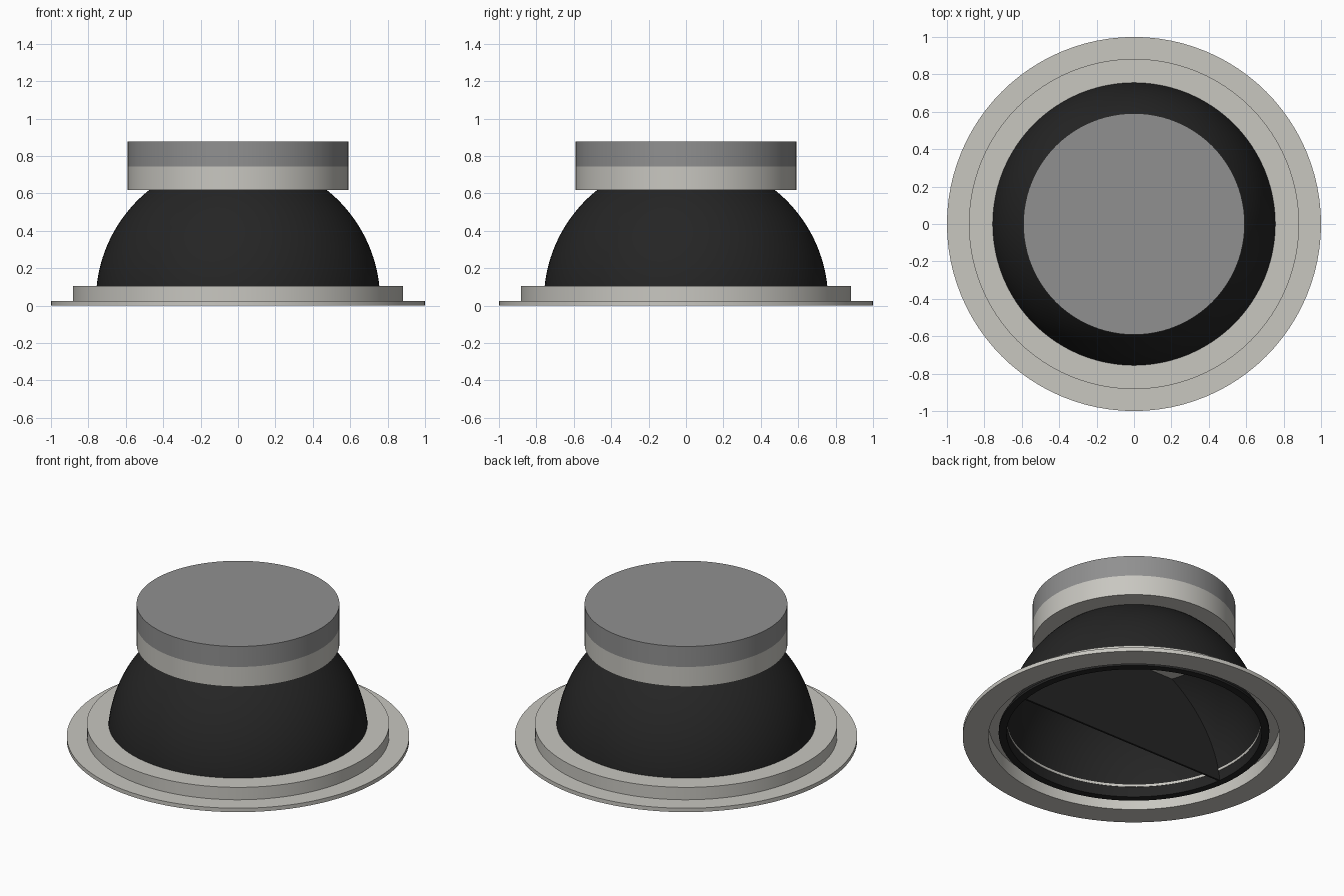
import bpy, bmesh, math

cube = bpy.data.objects.get("Cube")
if cube:
    bpy.data.objects.remove(cube, do_unlink=True)

SEGMENTS = 96


def material(name, rgb):
    mat = bpy.data.materials.new(name)
    mat.use_nodes = True
    mat.diffuse_color = (*rgb, 1)
    mat.node_tree.nodes["Principled BSDF"].inputs["Base Color"].default_value = (*rgb, 1)
    return mat


warm_white = material("warm white", (0.58, 0.57, 0.53))
mid_grey = material("mid grey", (0.28, 0.28, 0.28))
black = material("soft black", (0.018, 0.018, 0.018))


def finish(name, bm, mat):
    bmesh.ops.recalc_face_normals(bm, faces=bm.faces)
    mesh = bpy.data.meshes.new(name)
    bm.to_mesh(mesh)
    bm.free()
    mesh.materials.append(mat)
    obj = bpy.data.objects.new(name, mesh)
    bpy.context.collection.objects.link(obj)
    bpy.ops.object.select_all(action="DESELECT")
    obj.select_set(True)
    bpy.context.view_layer.objects.active = obj
    bpy.ops.object.shade_smooth_by_angle(angle=math.radians(30))
    return obj


def lathe(name, profile, mat):
    """Spin a closed (radius, height) profile around the z axis."""
    bm = bmesh.new()
    verts = [bm.verts.new((r, 0, z)) for r, z in profile]
    edges = [bm.edges.new((a, b)) for a, b in zip(verts, verts[1:] + verts[:1])]
    bmesh.ops.spin(bm, geom=verts + edges, axis=(0, 0, 1), cent=(0, 0, 0),
                   steps=SEGMENTS, angle=math.tau)
    bmesh.ops.remove_doubles(bm, verts=bm.verts, dist=1e-5)
    return finish(name, bm, mat)


def drum(name, radius, bottom, top, mat):
    bm = bmesh.new()
    bmesh.ops.create_cone(bm, cap_ends=True, segments=SEGMENTS, radius1=radius,
                          radius2=radius, depth=top - bottom)
    bmesh.ops.translate(bm, verts=bm.verts, vec=(0, 0, (top + bottom) / 2))
    return finish(name, bm, mat)


# Trim: thin flange with a raised collar closing in on the reflector
lathe("trim_ring", [(0.85, 0), (1, 0), (1, 0.025), (0.883, 0.025),
                    (0.883, 0.105), (0.74, 0.105), (0.74, 0.09), (0.85, 0.09)], warm_white)

# Reflector: domed shell with a small lip, open at top and bottom
BASE, OUTER, INNER, TOP = 0.025, 0.76, 0.745, 0.62


def arc(radius, steps=20):
    end = math.asin((TOP - BASE) / radius)
    return [(radius * math.cos(end * i / steps), BASE + radius * math.sin(end * i / steps))
            for i in range(steps + 1)]


outer = arc(OUTER)
lip = [(0.79, BASE), (0.79, BASE + 0.015), (OUTER, BASE + 0.015)]
lathe("reflector_dome", lip + outer[1:] + arc(INNER)[::-1], black)

# Baffle: upright divider filling the dome's cross-section
bm = bmesh.new()
half = []
for i in range(17):
    t = i / 16
    z = BASE + t * (TOP - BASE)
    y = -0.10 - 0.06 * t
    half.append((math.sqrt(0.75 ** 2 - (z - BASE) ** 2 - y * y), y, z))
outline = half + [(-x, y, z) for x, y, z in reversed(half)]
face = bm.faces.new([bm.verts.new(p) for p in outline])
extruded = bmesh.ops.extrude_face_region(bm, geom=[face], use_keep_orig=True)
moved = [v for v in extruded["geom"] if isinstance(v, bmesh.types.BMVert)]
bmesh.ops.translate(bm, verts=moved, vec=(0, -0.012, 0))
finish("divider_baffle", bm, black)

# Housing: lamp holder with a grey cap
drum("lamp_holder", 0.592, 0.617, 0.745, warm_white)
drum("holder_cap", 0.592, 0.745, 0.877, mid_grey)
